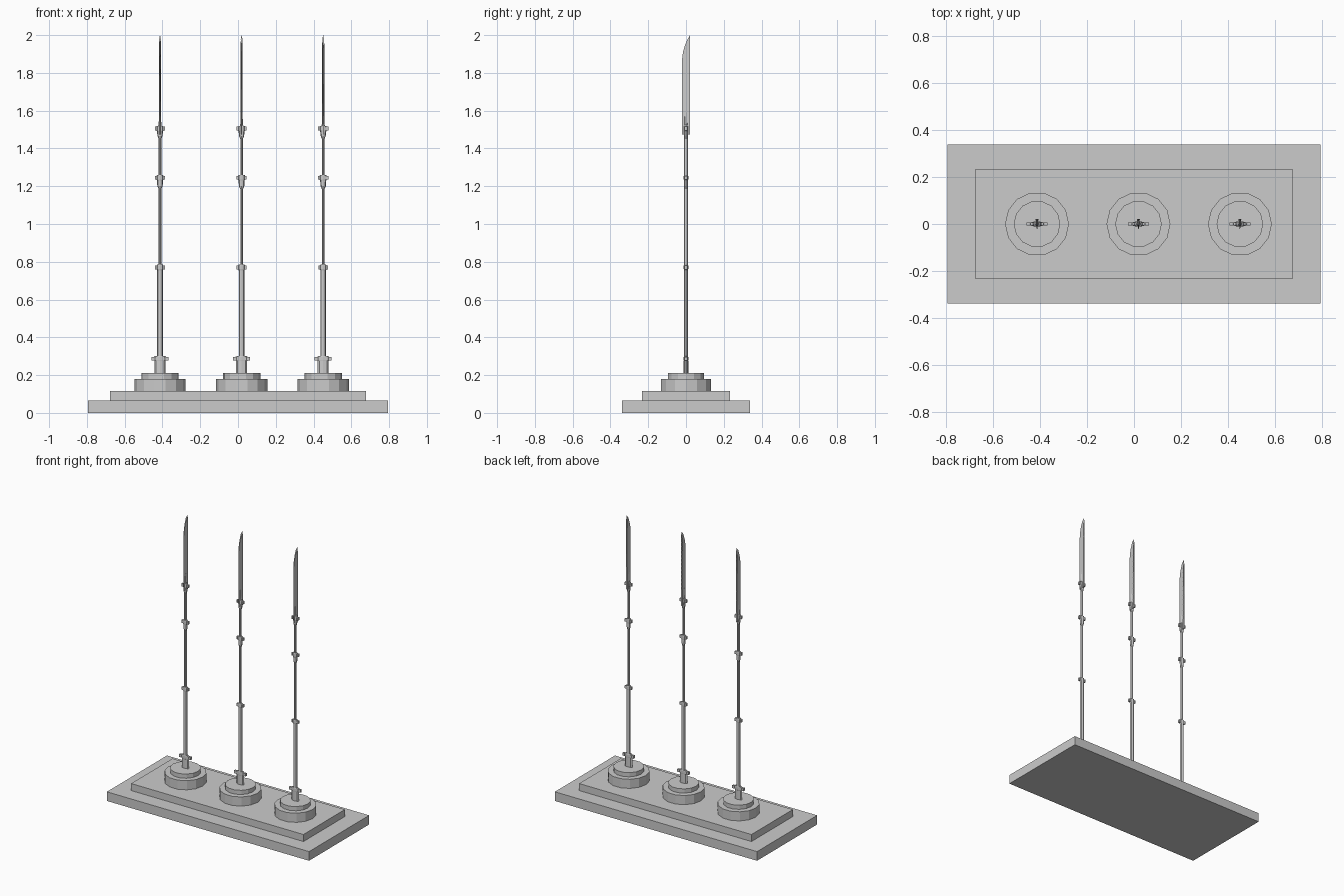
import bpy, bmesh, math
from mathutils import Vector

cube = bpy.data.objects.get("Cube")
if cube:
    bpy.data.objects.remove(cube, do_unlink=True)

stone = bpy.data.materials.new("grey stone")
stone.use_nodes = True
GREY = (0.6, 0.6, 0.6, 1)
stone.diffuse_color = GREY
stone.node_tree.nodes["Principled BSDF"].inputs["Base Color"].default_value = GREY


def finish(name, bm):
    bmesh.ops.recalc_face_normals(bm, faces=bm.faces)
    mesh = bpy.data.meshes.new(name)
    bm.to_mesh(mesh)
    bm.free()
    mesh.materials.append(stone)
    obj = bpy.data.objects.new(name, mesh)
    bpy.context.collection.objects.link(obj)
    return obj


def add_box(bm, centre, size):
    made = bmesh.ops.create_cube(bm, size=1)["verts"]
    for v in made:
        v.co = Vector(a * b + c for a, b, c in zip(v.co, size, centre))


def stack(bm, x, sides, rings, turn=0.0):
    """Loft of elliptical rings given as (z, x radius, y radius)."""
    loops = []
    for z, rx, ry in rings:
        angles = [turn + math.tau * i / sides for i in range(sides)]
        loops.append([bm.verts.new((x + rx * math.cos(a), ry * math.sin(a), z)) for a in angles])
    for low, high in zip(loops, loops[1:]):
        for i in range(sides):
            j = (i + 1) % sides
            bm.faces.new((low[i], low[j], high[j], high[i]))
    bm.faces.new(loops[0][::-1])
    bm.faces.new(loops[-1])


def slab(name, width, depth, low, high):
    bm = bmesh.new()
    add_box(bm, (0, 0, (low + high) / 2), (width, depth, high - low))
    finish(name, bm)


def pedestal(side, x):
    bm = bmesh.new()
    R, r = 0.136, 0.099
    stack(bm, x, 14, [(0.115, R, R), (0.18, R, R), (0.18, r, r), (0.21, r, r)])
    finish(side + "_pedestal", bm)


def shaft(side, x):
    # Socket, thick lower pole, thin upper pole with flared cups
    d = 0.011
    bm = bmesh.new()
    stack(bm, x, 8, [(0.21, 0.029, 0.012), (0.275, 0.029, 0.012),
                     (0.275, 0.015, d), (0.755, 0.015, d),
                     (0.755, 0.007, d), (1.185, 0.007, d),
                     (1.2, 0.014, d), (1.23, 0.016, d),
                     (1.26, 0.007, d), (1.45, 0.007, d),
                     (1.465, 0.013, d), (1.49, 0.016, d),
                     (1.53, 0.007, 0.009), (1.59, 0.005, 0.008)])
    finish(side + "_shaft", bm)


def collar(side, name, x, z, half_width):
    # Flattened ring with a small stud on each end
    bm = bmesh.new()
    core = half_width * 0.72
    stack(bm, x, 8, [(z - 0.015, core * 0.8, 0.011), (z - 0.009, core, 0.012),
                     (z + 0.009, core, 0.012), (z + 0.015, core * 0.8, 0.011)])
    for s in (-1, 1):
        add_box(bm, (x + s * half_width * 0.8, 0, z), (half_width * 0.4, 0.014, 0.02))
    finish(side + "_" + name, bm)


def blade(side, x):
    # Single-edged outline in (y, z): thick straight back, thin curved edge
    outline = [(-0.022, 1.475), (0.022, 1.475), (0.022, 1.95), (0.022, 2.0),
               (0.009, 1.98), (-0.006, 1.945), (-0.016, 1.91), (-0.022, 1.86)]
    bm = bmesh.new()
    faces = []
    for s in (-1, 1):
        verts = []
        for y, z in outline:
            half = 0.0005 if z > 1.99 else 0.0035 + 0.12 * y
            verts.append(bm.verts.new((x + s * half, y, z)))
        faces.append(verts)
        bm.faces.new(verts)
    a, b = faces
    for i in range(len(a)):
        j = (i + 1) % len(a)
        bm.faces.new((a[i], a[j], b[j], b[i]))
    finish(side + "_blade", bm)


# Stepped plinth
slab("plinth_lower_step", 1.59, 0.675, 0, 0.065)
slab("plinth_upper_step", 1.355, 0.465, 0.065, 0.115)

# Three matching polearms on round pedestals
for side, x in (("right", -0.413), ("middle", 0.019), ("left", 0.451)):
    pedestal(side, x)
    shaft(side, x)
    collar(side, "base_collar", x, 0.287, 0.045)
    collar(side, "lower_collar", x, 0.77, 0.026)
    collar(side, "middle_collar", x, 1.245, 0.027)
    collar(side, "upper_collar", x, 1.505, 0.027)
    blade(side, x)
